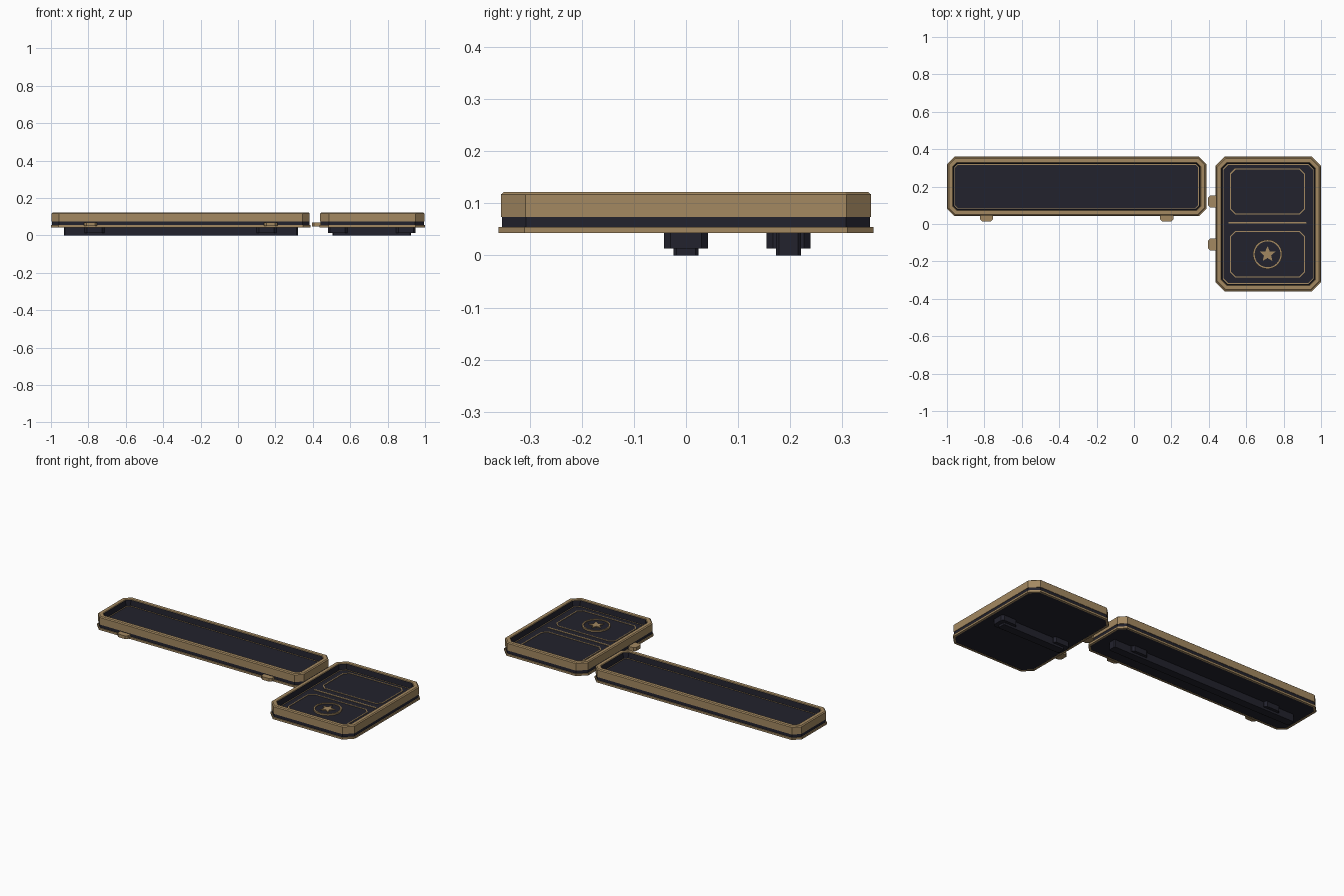
import bpy, bmesh
from math import sin, cos, pi

if "Cube" in bpy.data.objects:
    bpy.data.objects.remove(bpy.data.objects["Cube"], do_unlink=True)


def make_material(name, rgb):
    m = bpy.data.materials.new(name)
    m.use_nodes = True
    m.diffuse_color = (*rgb, 1)
    bsdf = m.node_tree.nodes["Principled BSDF"]
    bsdf.inputs["Base Color"].default_value = (*rgb, 1)
    bsdf.inputs["Roughness"].default_value = 0.6
    return m


BRONZE = make_material("bronze", (0.37, 0.25, 0.12))
DARK = make_material("dark_navy", (0.016, 0.016, 0.026))


def octagon(box, chamfer, inset=0.0):
    """Corner-cut rectangle, offset evenly inward."""
    x0, x1, y0, y1 = box
    x0, x1, y0, y1 = x0 + inset, x1 - inset, y0 + inset, y1 - inset
    c = max(chamfer - 0.586 * inset, 0.002)
    return [(x0 + c, y0), (x1 - c, y0), (x1, y0 + c), (x1, y1 - c),
            (x1 - c, y1), (x0 + c, y1), (x0, y1 - c), (x0, y0 + c)]


def loft(name, rings, colours, caps=True):
    """Join (points, z) rings; colours has one entry per band (1 = dark).
    Without caps the last ring joins back to the first."""
    bm = bmesh.new()
    loops = [[bm.verts.new((x, y, z)) for x, y in pts] for pts, z in rings]
    n = len(loops[0])
    pairs = list(zip(loops, loops[1:]))
    if not caps:
        pairs.append((loops[-1], loops[0]))
    for i, (a, b) in enumerate(pairs):
        for k in range(n):
            f = bm.faces.new((a[k], a[(k + 1) % n], b[(k + 1) % n], b[k]))
            f.material_index = colours[i]
    if caps:
        bm.faces.new(loops[0][::-1]).material_index = colours[0]
        bm.faces.new(loops[-1]).material_index = colours[-1]
    bmesh.ops.recalc_face_normals(bm, faces=bm.faces)
    me = bpy.data.meshes.new(name)
    bm.to_mesh(me)
    bm.free()
    me.materials.append(BRONZE)
    me.materials.append(DARK)
    ob = bpy.data.objects.new(name, me)
    bpy.context.collection.objects.link(ob)
    return ob


def prism(name, pts, z0, z1, colour=0):
    return loft(name, [(pts, z0), (pts, z1)], [colour])


def frame(name, outer, inner, z0, z1):
    return loft(name, [(outer, z0), (outer, z1), (inner, z1), (inner, z0)],
                [0] * 4, caps=False)


FLOOR = 0.085


def tray(name, box, chamfer):
    # (inset, height, colour of the band leading to the next ring)
    profile = [(0.014, 0.045, 1), (0.012, 0.045, 0), (0.012, 0.043, 0),
               (0.0, 0.043, 0), (0.0, 0.055, 0), (0.006, 0.055, 1),
               (0.006, 0.074, 0), (0.004, 0.074, 0), (0.004, 0.117, 0),
               (0.010, 0.122, 0), (0.030, 0.122, 0), (0.033, 0.119, 1),
               (0.036, FLOOR, 1)]
    loft(name, [(octagon(box, chamfer, i), z) for i, z, _ in profile],
         [c for _, _, c in profile])
    # thin trim line at the foot of the recess wall
    frame(name + "_floor_trim", octagon(box, chamfer, 0.040),
          octagon(box, chamfer, 0.044), FLOOR - 0.002, FLOOR + 0.002)


def rail(name, x0, x1, y, clips):
    prism(name, octagon((x0, x1, y - 0.024, y + 0.024), 0.006), 0.0, 0.047, 1)
    for i, (a, b) in enumerate(clips):
        prism(f"{name}_clip_{i + 1}",
              octagon((a, b, y - 0.042, y + 0.042), 0.012), 0.013, 0.046, 1)


# Long tray and square tray
tray("long_tray", (-1.0, 0.387, 0.042, 0.36), 0.040)
tray("card_tray", (0.435, 1.0, -0.36, 0.36), 0.050)

# Mounting rails underneath
rail("long_rail", -0.93, 0.32, 0.197, [(-0.82, -0.715), (0.10, 0.205)])
rail("card_rail", 0.505, 0.925, 0.0, [(0.48, 0.585), (0.845, 0.95)])

# Small tabs on the front of the long tray and the side of the card tray
for i, x in enumerate((-0.788, 0.175)):
    prism(f"front_tab_{i + 1}", octagon((x - 0.035, x + 0.035, 0.013, 0.06), 0.012),
          0.050, 0.069)
for i, y in enumerate((0.12, -0.11)):
    prism(f"side_tab_{i + 1}", octagon((0.395, 0.46, y - 0.032, y + 0.032), 0.012),
          0.048, 0.069)

# Panel outlines and divider on the card tray
for label, y0, y1 in (("back", 0.05, 0.298), ("front", -0.286, -0.038)):
    box = (0.513, 0.914, y0, y1)
    frame(label + "_panel_outline", octagon(box, 0.028),
          octagon(box, 0.028, 0.006), FLOOR - 0.002, FLOOR + 0.003)
prism("divider_line", octagon((0.505, 0.922, 0.002, 0.011), 0.003),
      FLOOR - 0.002, FLOOR + 0.003)

# Round emblem with a five-pointed star
CX, CY = 0.714, -0.162


def circle(radii, steps):
    return [(CX + radii[k % len(radii)] * cos(pi / 2 + 2 * pi * k / steps),
             CY + radii[k % len(radii)] * sin(pi / 2 + 2 * pi * k / steps))
            for k in range(steps)]


frame("emblem_ring", circle([0.078], 40), circle([0.069], 40), FLOOR - 0.002, FLOOR + 0.009)
prism("emblem_disc", circle([0.070], 40), FLOOR - 0.002, FLOOR + 0.004, 1)
prism("emblem_star", circle([0.044, 0.020], 10), FLOOR, FLOOR + 0.009)
